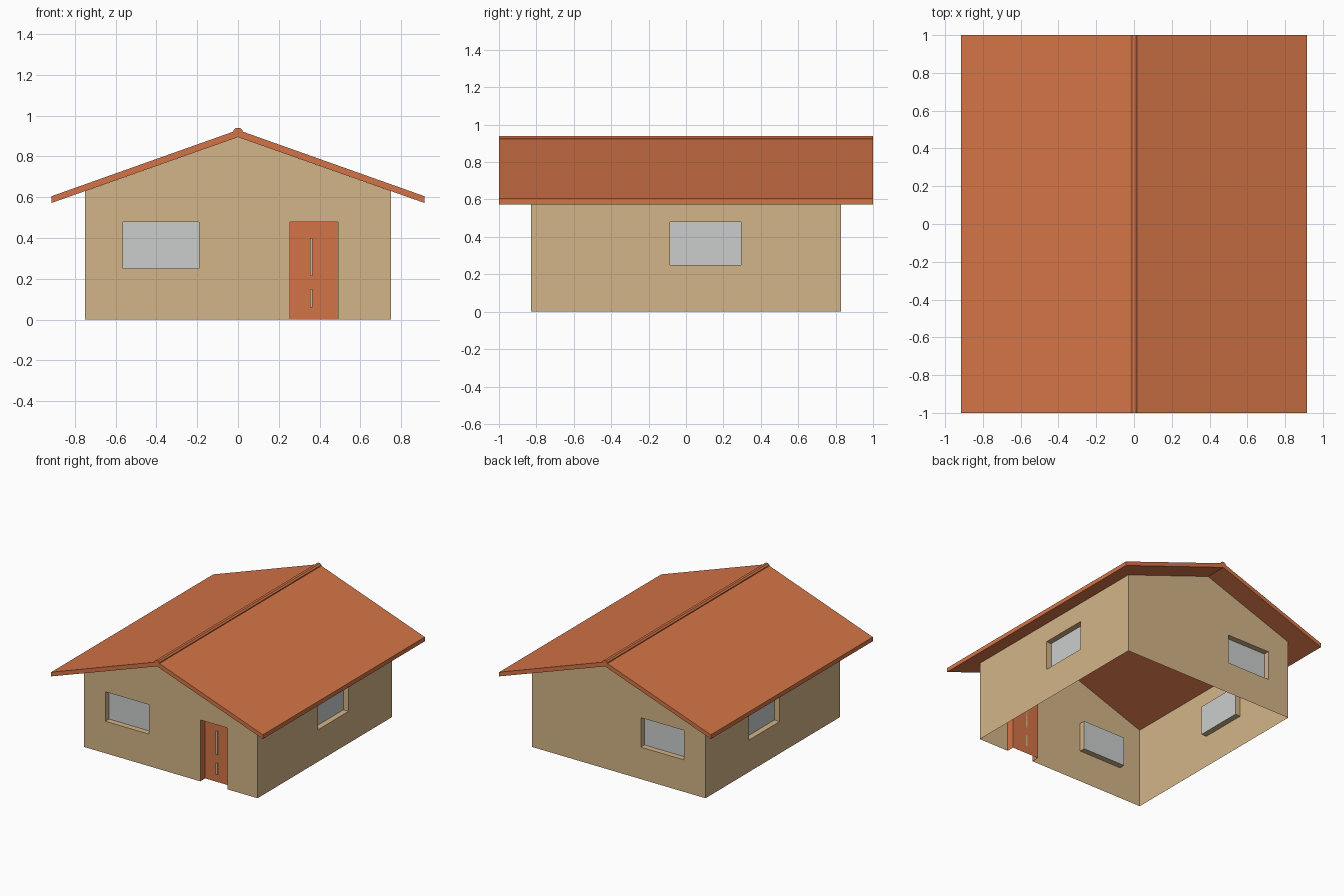
import bpy
import math
from mathutils import Matrix

if "Cube" in bpy.data.objects:
    bpy.data.objects.remove(bpy.data.objects["Cube"])


def lin(c):
    c /= 255
    return c / 12.92 if c <= 0.04045 else ((c + 0.055) / 1.055) ** 2.4


def material(name, r, g, b):
    m = bpy.data.materials.new(name)
    m.diffuse_color = (lin(r), lin(g), lin(b), 1)
    m.use_nodes = True
    m.node_tree.nodes["Principled BSDF"].inputs["Base Color"].default_value = m.diffuse_color
    return m


TAN = material("tan plaster", 212, 181, 136)
ORANGE = material("terracotta", 212, 116, 71)
GREY = material("window grey", 203, 205, 205)


def make(name, verts, faces, mat, matrix=None):
    me = bpy.data.meshes.new(name)
    me.from_pydata(verts, [], faces)
    if matrix:
        me.transform(matrix)
    me.materials.append(mat)
    ob = bpy.data.objects.new(name, me)
    bpy.context.collection.objects.link(ob)
    return ob


def polys(name, plist, mat, matrix):
    verts, faces = [], []
    for p in plist:
        faces.append(list(range(len(verts), len(verts) + len(p))))
        verts += p
    return make(name, verts, faces, mat, matrix)


def prism(name, profile, y0, y1, mat):
    """Extrude an (x, z) profile, anticlockwise from the front, along y."""
    n = len(profile)
    verts = [(x, y, z) for y in (y0, y1) for x, z in profile]
    faces = [list(range(n)), list(range(2 * n - 1, n - 1, -1))]
    faces += [(i, i + n, (i + 1) % n + n, (i + 1) % n) for i in range(n)]
    return make(name, verts, faces, mat)


HEAD, EAVE, APEX = 0.48, 0.63, 0.895
HX, HY = 0.75, 0.83


def wall(side, angle, half, dist, openings, gable):
    """Thin wall sheet with recessed boxes; openings are (u0, u1, sill, kind)."""
    rot = Matrix.Rotation(math.radians(angle), 4, 'Z')

    def quad(u0, u1, z0, z1, d=0.0):
        y = -dist + d
        return [(u0, y, z0), (u1, y, z0), (u1, y, z1), (u0, y, z1)]

    # wall surface around the openings
    sheet, left = [], -half
    for u0, u1, sill, kind in openings:
        sheet.append(quad(left, u0, 0, HEAD))
        if sill > 0:
            sheet.append(quad(u0, u1, 0, sill))
        left = u1
    sheet.append(quad(left, half, 0, HEAD))
    top = quad(-half, half, HEAD, EAVE)
    if gable:
        top.insert(3, (0, -dist, APEX))
    sheet.append(top)
    polys(side + "_wall", sheet, TAN, rot)

    # reveals and panes
    for u0, u1, sill, kind in openings:
        door = kind == "door"
        d = 0.06 if door else 0.045
        a, b = quad(u0, u1, sill, HEAD), quad(u0, u1, sill, HEAD, d)
        edges = (1, 2, 3) if door else (0, 1, 2, 3)
        sides = [[a[i], a[(i + 1) % 4], b[(i + 1) % 4], b[i]] for i in edges]
        polys(side + "_" + kind + "_reveal", sides, ORANGE if door else TAN, rot)
        polys(side + "_" + kind, [b], ORANGE if door else GREY, rot)


# four walls
wall("front", 0, HX, HY, [(-0.565, -0.19, 0.25, "window"), (0.255, 0.49, 0, "door")], True)
wall("right", 90, HY, HX, [(-0.085, 0.295, 0.25, "window")], False)
wall("back", 180, HX, HY, [(0.19, 0.565, 0.25, "window")], True)
wall("left", 270, HY, HX, [(-0.295, 0.085, 0.25, "window")], False)

# narrow strips on the door
for label, z0, z1 in (("upper", 0.215, 0.40), ("lower", 0.06, 0.15)):
    prism("door_strip_" + label, [(0.352, z0), (0.366, z0), (0.366, z1), (0.352, z1)],
          -HY + 0.052, -HY + 0.06, TAN)

# pitched roof slab
prism("roof", [(-0.915, 0.572), (0, APEX), (0.915, 0.572),
               (0.915, 0.605), (0, 0.93), (-0.915, 0.605)], -1, 1, ORANGE)

# ridge cap
prism("ridge_cap", [(-0.021, 0.922), (0.021, 0.922), (0.021, 0.93),
                    (0.01, 0.94), (-0.01, 0.94), (-0.021, 0.93)], -1, 1, ORANGE)
